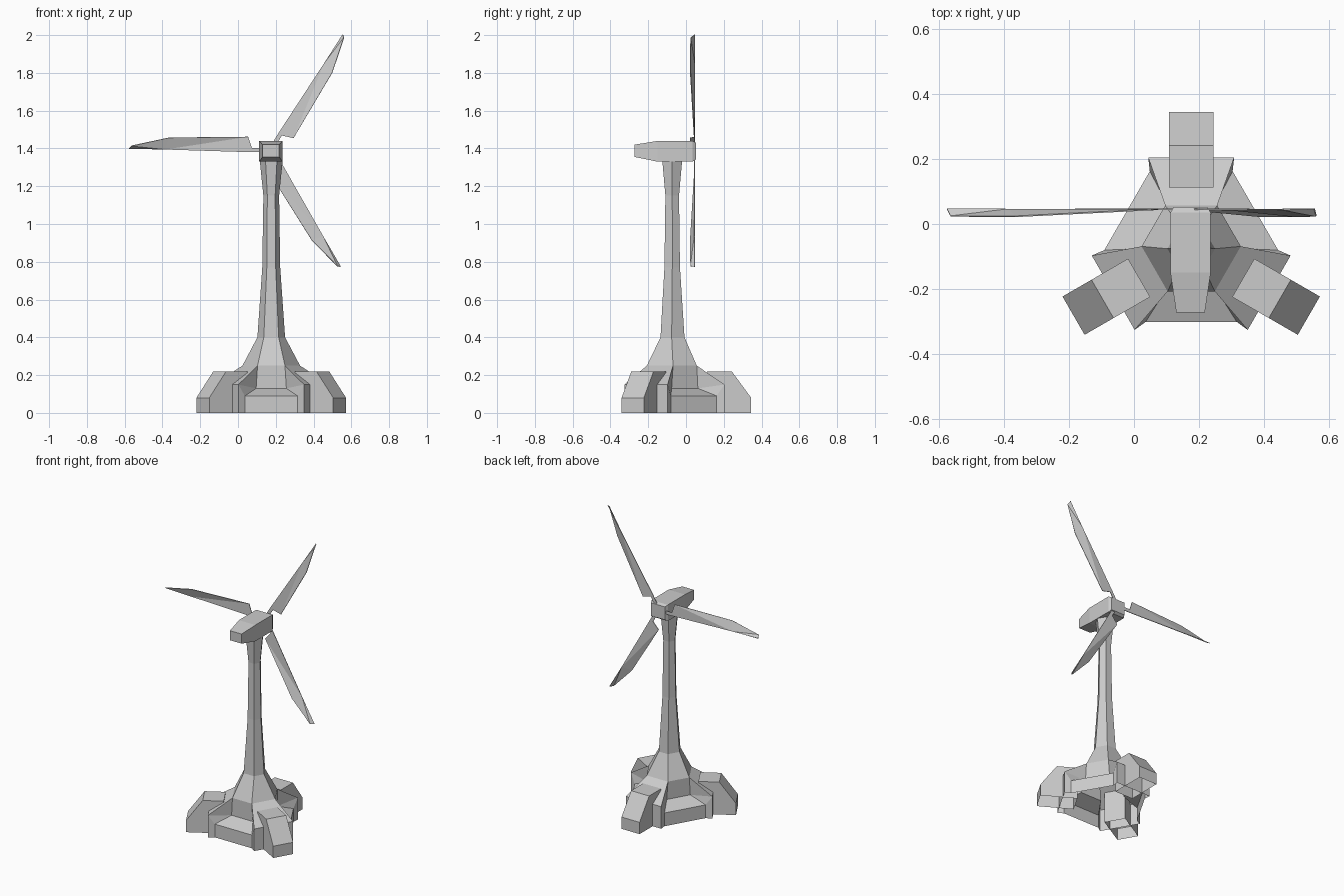
import bpy, bmesh
from math import cos, sin, radians

if "Cube" in bpy.data.objects:
    bpy.data.objects.remove(bpy.data.objects["Cube"])

CX, CY = 0.176, -0.073          # tower axis
FEET = (90, 210, 330)


def make(name, faces):
    """Flat-shaded object from a list of faces given as point lists."""
    bm = bmesh.new()
    for f in faces:
        bm.faces.new([bm.verts.new(p) for p in f])
    bmesh.ops.remove_doubles(bm, verts=bm.verts, dist=0.0005)
    bmesh.ops.recalc_face_normals(bm, faces=bm.faces)
    me = bpy.data.meshes.new(name)
    bm.to_mesh(me)
    bm.free()
    ob = bpy.data.objects.new(name, me)
    bpy.context.collection.objects.link(ob)
    return ob


def polar(deg, r, t, z):
    """Point r outward along an angle, t sideways, around the tower axis."""
    a = radians(deg)
    return (CX + r * cos(a) - t * sin(a), CY + r * sin(a) + t * cos(a), z)


def loft(rings):
    """Quads between consecutive closed rings."""
    n = len(rings[0])
    return [[lo[i], lo[(i + 1) % n], up[(i + 1) % n], up[i]]
            for lo, up in zip(rings, rings[1:]) for i in range(n)]


# Tower: hexagonal shaft, (radius of short side, half width, height)
def hex_ring(r, s, z):
    return [polar(a, r, t, z) for a in FEET for t in (-s, s)]


sections = [(.13, .08, .25), (.065, .034, .4), (.041, .024, .77),
            (.036, .021, 1.15), (.052, .03, 1.33)]
make("tower", loft([hex_ring(*s) for s in sections]))

# Base: three buttresses with sloping ledges between them, open underneath
faces = []
for a in FEET:
    out0 = [polar(a, .277, t, 0) for t in (-.132, .132)]
    out1 = [polar(a, .277, t, .15) for t in (-.132, .132)]
    crest = [polar(a, .13, t, .25) for t in (-.08, .08)]
    faces += [[out0[0], out0[1], out1[1], out1[0]],
              [out1[0], out1[1], crest[1], crest[0]]]
    for i, side in enumerate((-1, 1)):          # buttress cheeks
        b = a + 60 * side
        low = polar(b, .228, -.14 * side, 0)
        lip = polar(b, .228, -.14 * side, .09)
        inner = polar(b, .133, -.08 * side, .13)
        faces += [[out0[i], low, lip, out1[i]],
                  [out1[i], lip, inner], [out1[i], inner, crest[i]]]
    b = a + 60                                   # ledge and recessed wall
    rows = [[polar(b, r, t * h, z) for t in (-1, 1)] for r, h, z in
            ((.228, .14, 0), (.228, .14, .09), (.133, .08, .13))]
    rows.append([polar(a, .13, .08, .25), polar(a + 120, .13, -.08, .25)])
    faces += [[p[0], p[1], q[1], q[0]] for p, q in zip(rows, rows[1:])]
make("base", faces)

# Feet: chamfered blocks over the buttresses
profile = [(.185, 0), (.185, .22), (.315, .22), (.418, .08), (.418, 0)]
for k, a in enumerate(FEET):
    sides = [[polar(a, r, t, z) for r, z in profile] for t in (-.068, .068)]
    l, r = sides
    make(f"foot_{k + 1}", [l, r] + [[l[i], l[i + 1], r[i + 1], r[i]]
                                   for i in range(4)])

# Nacelle: rectangular housing tapered at both ends, (y, half width, z range)
NX = 0.174
rings = [[(NX - w, y, z0), (NX + w, y, z0), (NX + w, y, z1), (NX - w, y, z1)]
         for y, w, z0, z1 in ((-.272, .044, 1.355, 1.42), (-.15, .062, 1.33, 1.44),
                              (.035, .062, 1.33, 1.44), (.052, .052, 1.342, 1.43))]
make("nacelle", loft(rings) + [rings[0], rings[-1]])

# Blades: thin twisted sheets, points are (outward, sideways, y)
root = [(.04, -.012, .045), (.10, -.012, .045), (.10, .01, .045), (.04, .01, .045)]
heel_a, heel_b = (.10, -.012, .045), (.12, .07, .044)
fold, knee = (.56, .003, .045), (.54, .065, .023)
tip_a, tip_b = (.75, .008, .047), (.738, .022, .024)
blade = [root, [heel_a, root[2], heel_b], [heel_a, fold, heel_b],
         [fold, knee, heel_b], [fold, tip_b, knee], [fold, tip_a, tip_b]]
for k, (deg, size) in enumerate(((180, 1), (58.7, .96), (-58.5, .96))):
    c, s = cos(radians(deg)), sin(radians(deg))
    ob = make(f"blade_{k + 1}",
              [[(NX + size * r * c + t * s, y, 1.392 + size * r * s - t * c)
                for r, t, y in f] for f in blade])
    mod = ob.modifiers.new("thickness", 'SOLIDIFY')
    mod.thickness = 0.004
    mod.offset = 0
